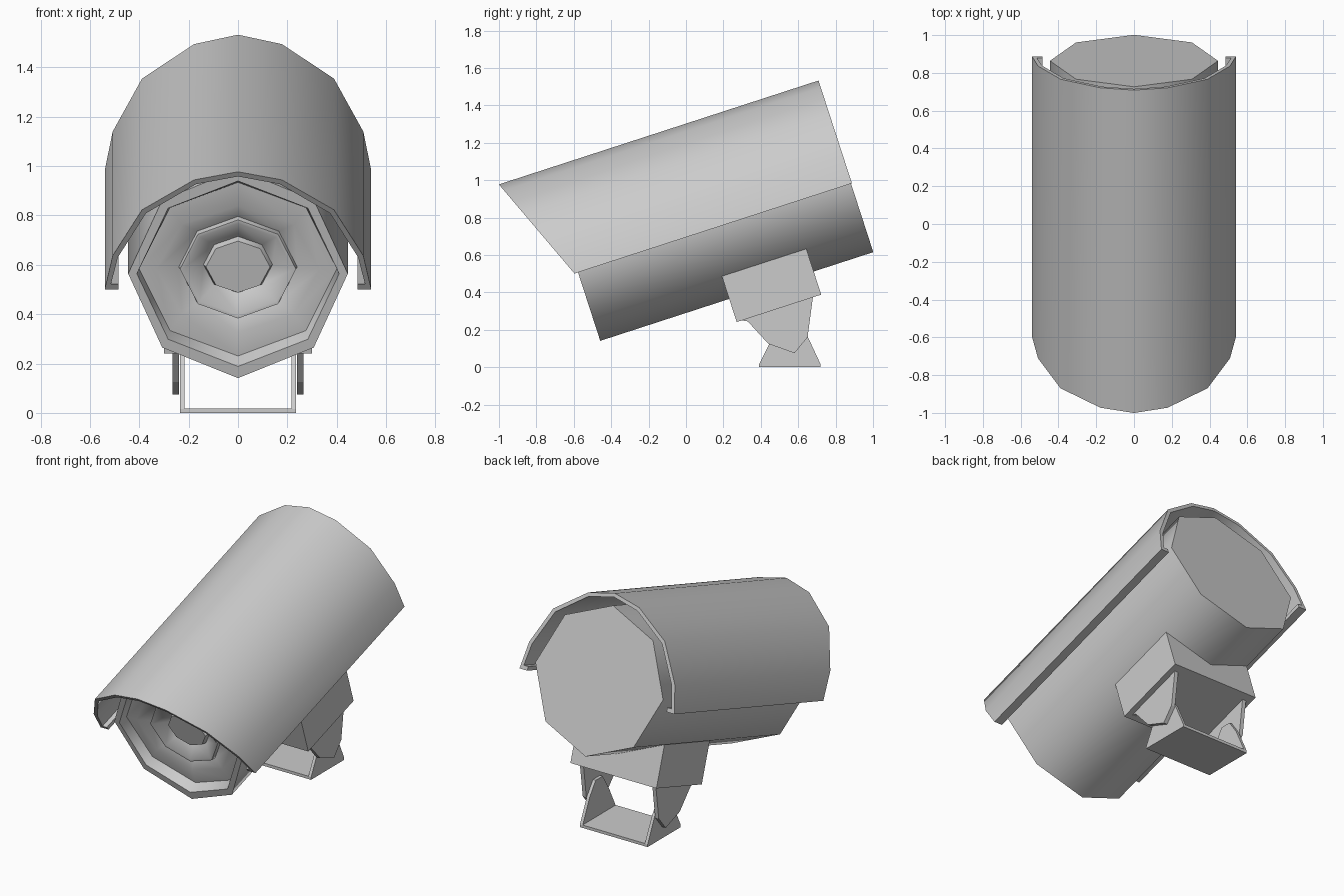
import bpy, bmesh, math
from mathutils import Matrix

if "Cube" in bpy.data.objects:
    bpy.data.objects.remove(bpy.data.objects["Cube"])

# Tilted frame of the camera: x across, y along the barrel, z up from its axis
TILT = Matrix.Translation((0, -0.596, 0.564)) @ Matrix.Rotation(math.radians(18), 4, 'X')


def loft(name, rings, matrix=None, smooth=None):
    """Skin equal-length rings of points and cap both ends."""
    bm = bmesh.new()
    loops = [[bm.verts.new(p) for p in ring] for ring in rings]
    n = len(loops[0])
    for a, b in zip(loops, loops[1:]):
        for i in range(n):
            j = (i + 1) % n
            bm.faces.new((a[i], a[j], b[j], b[i]))
    bm.faces.new(loops[0])
    bm.faces.new(loops[-1])
    if matrix:
        bm.transform(matrix)
    bmesh.ops.recalc_face_normals(bm, faces=bm.faces)
    me = bpy.data.meshes.new(name)
    bm.to_mesh(me)
    bm.free()
    ob = bpy.data.objects.new(name, me)
    bpy.context.collection.objects.link(ob)
    if smooth:
        bpy.ops.object.select_all(action='DESELECT')
        ob.select_set(True)
        bpy.context.view_layer.objects.active = ob
        bpy.ops.object.shade_smooth_by_angle(angle=math.radians(smooth))
    return ob


def octagon(rx, rz, y):
    """Eight-sided ring with a corner at the top."""
    k = 0.69
    half = [(0, 1), (k, 0.707), (1, 0), (k, -0.707)]
    pts = half + [(-x, -z) for x, z in half]
    return [(x * rx, y, z * rz) for x, z in pts]


def plate(name, outline, x0, x1, matrix=None):
    """Flat plate: a (y, z) outline extruded along x."""
    return loft(name, [[(x, y, z) for y, z in outline] for x in (x0, x1)], matrix)


# Barrel with recessed, stepped front and lens
barrel = [(0.445, 0.445, 1.535), (0.445, 0.445, 0), (0.41, 0.395, 0),
          (0.40, 0.37, 0.06), (0.33, 0.27, 0.06), (0.24, 0.215, 0.09),
          (0.235, 0.21, 0.06), (0.225, 0.195, 0.06), (0.14, 0.12, 0.12),
          (0.13, 0.11, 0.09)]
loft("camera_barrel", [octagon(*r) for r in barrel], TILT, 50)

# Curved sun shield with inward lips and a slanted front edge
outer = [(0, 0.518), (0.178, 0.478), (0.389, 0.331), (0.508, 0.105), (0.54, -0.06)]
inner = [(0.485, -0.06), (0.485, -0.035), (0.515, -0.035), (0.487, 0.097),
         (0.373, 0.314), (0.17, 0.457), (0, 0.495)]
half = outer + inner
section = half + [(-x, z) for x, z in reversed(half) if x > 0]
# keep the arch open: the left half runs inner side first, then outer
left = [(-x, z) for x, z in reversed(half)]
section = outer + inner + left[1:-1]


def front_y(z):
    return -0.257 + (0.518 - z) * 0.41


def arch(points, rear):
    return [(x, 1.54 if rear else front_y(z), z) for x, z in points]


loft("sun_shield", [arch(section, False), arch(section, True)], TILT, 50)

# Mounting block under the barrel
plate("mount_block", [(0.725, -0.575), (1.2, -0.575), (1.2, -0.305), (0.725, -0.305)],
      -0.3, 0.3, TILT)

# Hinge tabs and the U-shaped foot bracket
tab = [(0.30, 0.25), (0.33, 0.245), (0.44, 0.125), (0.58, 0.075), (0.65, 0.16), (0.68, 0.385)]
cheek = [(0.39, 0), (0.72, 0), (0.72, 0.015), (0.65, 0.165), (0.59, 0.25),
         (0.52, 0.25), (0.45, 0.135), (0.39, 0.015)]
for side, s in (("left", -1), ("right", 1)):
    plate(side + "_hinge_tab", tab, s * 0.24, s * 0.265)
    plate(side + "_foot_cheek", cheek, s * 0.217, s * 0.236)
plate("foot_base", [(0.39, 0), (0.72, 0), (0.72, 0.018), (0.39, 0.018)], -0.22, 0.22)
